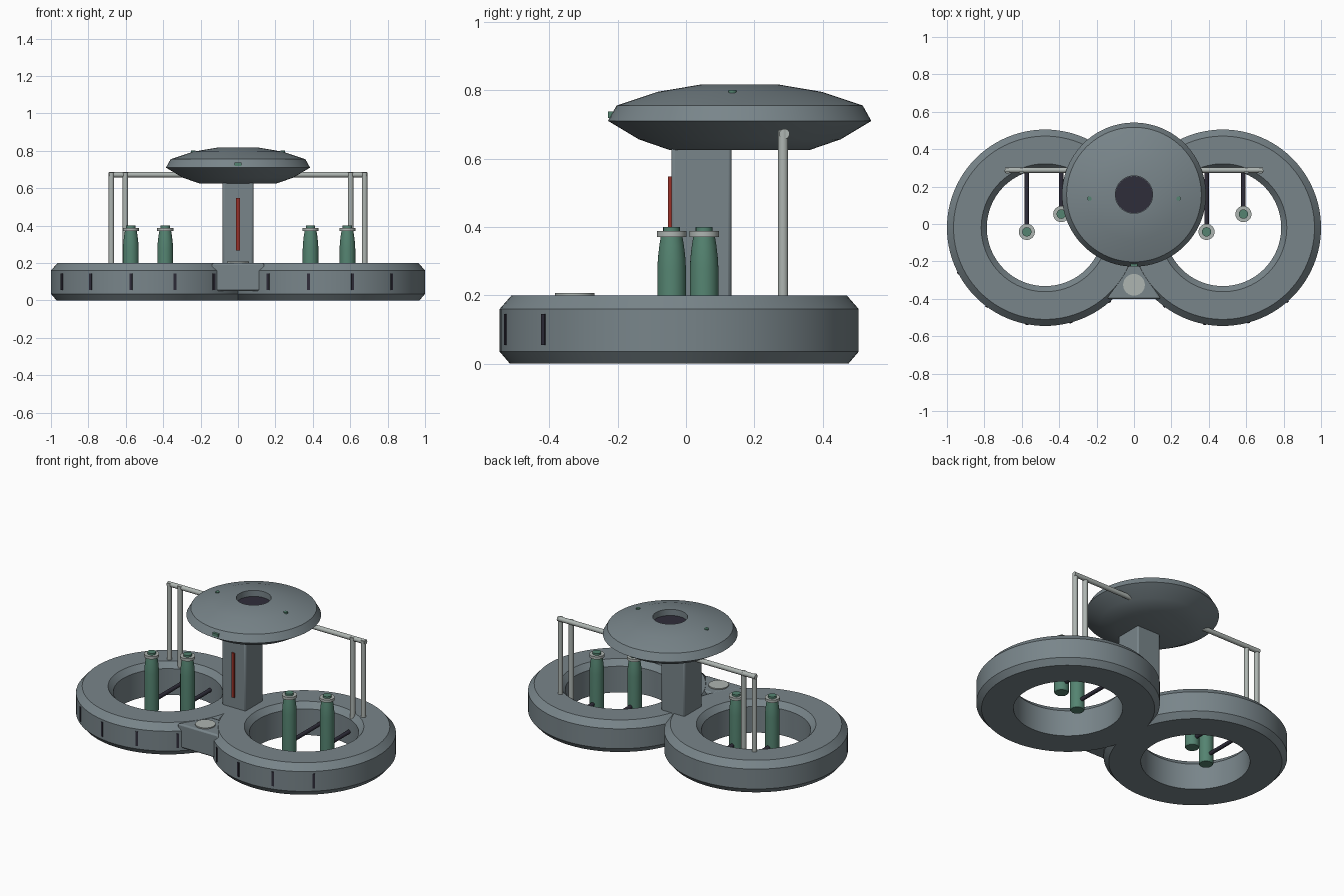
import bpy, bmesh, math
from mathutils import Vector, Matrix

if "Cube" in bpy.data.objects:
    bpy.data.objects.remove(bpy.data.objects["Cube"])


def material(name, rgb):
    m = bpy.data.materials.new(name)
    m.diffuse_color = (*rgb, 1)
    m.use_nodes = True
    m.node_tree.nodes["Principled BSDF"].inputs["Base Color"].default_value = m.diffuse_color
    return m


SLATE = material("slate grey", (0.19, 0.235, 0.255))
PALE = material("pale grey", (0.42, 0.46, 0.44))
GREEN = material("bottle green", (0.09, 0.23, 0.165))
DARK = material("near black", (0.028, 0.026, 0.042))
RED = material("signal red", (0.32, 0.03, 0.02))


def finish(name, bm, mat, bevel=0):
    """Turn a bmesh into a named, coloured object with sharp edges kept."""
    bmesh.ops.recalc_face_normals(bm, faces=bm.faces)
    me = bpy.data.meshes.new(name)
    bm.to_mesh(me)
    bm.free()
    me.materials.append(mat)
    ob = bpy.data.objects.new(name, me)
    bpy.context.collection.objects.link(ob)
    if bevel:
        mod = ob.modifiers.new("soft edges", "BEVEL")
        mod.width = bevel
        mod.segments = 2
    bpy.ops.object.select_all(action="DESELECT")
    ob.select_set(True)
    bpy.context.view_layer.objects.active = ob
    bpy.ops.object.shade_smooth_by_angle(angle=math.radians(30))
    return ob


def lathe(name, profile, centre, mat, segments=32, closed=False):
    """Spin a (radius, height) profile; open profiles get end caps."""
    bm = bmesh.new()
    rows = []
    for r, z in profile:
        rows.append([bm.verts.new((centre[0] + r * math.cos(a), centre[1] + r * math.sin(a), z))
                     for a in (2 * math.pi * i / segments for i in range(segments))])
    pairs = list(zip(rows, rows[1:]))
    if closed:
        pairs.append((rows[-1], rows[0]))
    else:
        bm.faces.new(rows[0])
        bm.faces.new(rows[-1])
    for low, high in pairs:
        for i in range(segments):
            j = (i + 1) % segments
            bm.faces.new((low[i], low[j], high[j], high[i]))
    return finish(name, bm, mat)


def box(name, centre, size, mat, turn=0, bevel=0):
    bm = bmesh.new()
    bmesh.ops.create_cube(bm, size=1)
    bmesh.ops.transform(bm, verts=bm.verts, matrix=Matrix.Translation(centre)
                        @ Matrix.Rotation(turn, 4, "Z") @ Matrix.Diagonal((*size, 1)))
    return finish(name, bm, mat, bevel)


def rod(name, start, end, radius, mat):
    a, b = Vector(start), Vector(end)
    bm = bmesh.new()
    bmesh.ops.create_cone(bm, cap_ends=True, segments=16, radius1=radius, radius2=radius,
                          depth=(b - a).length)
    turn = (b - a).to_track_quat("Z", "Y").to_matrix().to_4x4()
    bmesh.ops.transform(bm, verts=bm.verts, matrix=Matrix.Translation((a + b) / 2) @ turn)
    return finish(name, bm, mat)


RING_X, RING_Y, RING_R = 0.475, -0.02, 0.525
ring_profile = [(0.312, 0), (0.495, 0), (RING_R, 0.035), (RING_R, 0.16),
                (0.49, 0.2), (0.342, 0.2), (0.312, 0.165)]
bottle_profile = [(0.038, 0.03), (0.042, 0.036), (0.042, 0.275), (0.04, 0.31),
                  (0.036, 0.345), (0.031, 0.375)]

for side, label in ((-1, "left"), (1, "right")):
    cx = side * RING_X
    # Ring hull with its dark slots along the front
    lathe(label + "_ring", ring_profile, (cx, RING_Y), SLATE, 96, closed=True)
    for k in range(5):
        a = math.radians(-62.5 + 25.9 * k)
        if side * a < math.radians(-60):
            continue  # buried in the other ring
        box(f"{label}_slot_{k}", (cx + RING_R * math.sin(a), RING_Y - RING_R * math.cos(a), 0.1),
            (0.015, 0.008, 0.09), DARK, turn=a)

    # Tall frame carried from ring to saucer
    for n, x in (("outer", 0.677), ("inner", 0.602)):
        rod(f"{label}_{n}_post", (side * x, 0.284, 0.17), (side * x, 0.284, 0.683), 0.015, PALE)
    rod(label + "_crossbar", (side * 0.69, 0.288, 0.672), (side * 0.25, 0.288, 0.672), 0.015, PALE)

    # Two bottles inside the ring, each on a dark strut
    for n, (x, y) in enumerate(((cx - 0.11 + 0.012 * (side < 0), -0.042),
                                (cx + 0.11 - 0.024 * (side < 0), 0.053))):
        if side > 0 and n == 0:
            x = 0.388
        lathe(f"{label}_bottle_{n}", bottle_profile, (x, y), GREEN)
        lathe(f"{label}_bottle_collar_{n}", [(0.043, 0.371), (0.043, 0.388)], (x, y), PALE)
        lathe(f"{label}_bottle_cap_{n}", [(0.025, 0.386), (0.025, 0.4)], (x, y), GREEN, 16)
        rod(f"{label}_bottle_strut_{n}", (x, y, 0.085), (x, 0.285, 0.085), 0.012, DARK)

    # Small light on the saucer top
    lathe(label + "_saucer_light", [(0.012, 0.785), (0.012, 0.801)],
          (side * 0.238, 0.136), GREEN, 12)

# Central tower with a red strip on the front
box("tower", (0, 0.045, 0.41), (0.165, 0.176, 0.46), SLATE, bevel=0.01)
box("tower_strip", (0, -0.046, 0.407), (0.02, 0.012, 0.28), RED)

# Saucer with a sunken well
SAUCER = (0, 0.157)
lathe("saucer", [(0.205, 0.625), (0.295, 0.656), (0.385, 0.71), (0.36, 0.755), (0.24, 0.795),
                 (0.11, 0.817), (0.1, 0.817), (0.1, 0.775)], SAUCER, SLATE, 96)
lathe("saucer_well_floor", [(0.099, 0.772), (0.099, 0.779)], SAUCER, DARK, 48)
box("saucer_front_light", (0, -0.215, 0.728), (0.04, 0.025, 0.018), GREEN)

# Wedge-shaped bow joining the two rings
bm = bmesh.new()
layers = []
for z, s in ((0.05, 0.9), (0.2, 1)):
    layers.append([bm.verts.new((x * s, y, z)) for x, y in
                   ((-0.145, -0.4), (0.145, -0.4), (0.03, -0.22), (-0.03, -0.22))])
bm.faces.new(layers[0])
bm.faces.new(layers[1])
for i in range(4):
    j = (i + 1) % 4
    bm.faces.new((layers[0][i], layers[0][j], layers[1][j], layers[1][i]))
finish("bow", bm, SLATE, bevel=0.01)
lathe("bow_disc", [(0.058, 0.195), (0.058, 0.207)], (0, -0.325), PALE, 40)
